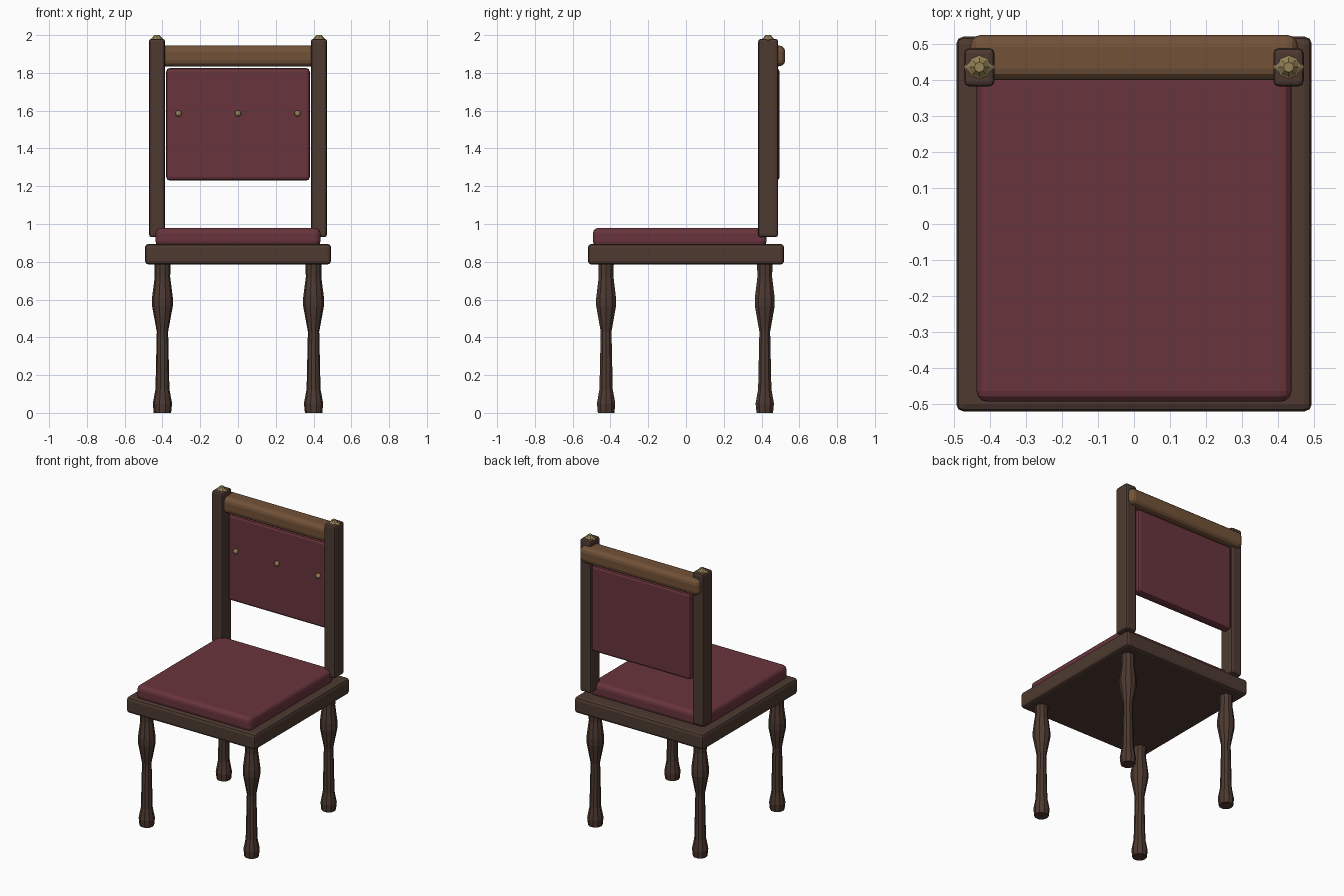
import bpy, math

if "Cube" in bpy.data.objects:
    bpy.data.objects.remove(bpy.data.objects["Cube"])

def material(name, rgb):
    m = bpy.data.materials.new(name)
    m.diffuse_color = (*rgb, 1)
    m.use_nodes = True
    m.node_tree.nodes["Principled BSDF"].inputs["Base Color"].default_value = m.diffuse_color
    return m

DARK = material("dark_wood", (0.075, 0.042, 0.030))
LIGHT = material("light_wood", (0.17, 0.085, 0.04))
CLOTH = material("red_cloth", (0.14, 0.035, 0.045))
BRASS = material("brass", (0.30, 0.22, 0.09))

def add_object(name, verts, faces, mat):
    mesh = bpy.data.meshes.new(name)
    mesh.from_pydata(verts, [], faces)
    mesh.materials.append(mat)
    ob = bpy.data.objects.new(name, mesh)
    bpy.context.collection.objects.link(ob)
    return ob

def box(name, x, y, z, mat, bevel, segments=2):
    """Bevelled box from (min, max) ranges."""
    verts = [(a, b, c) for a in x for b in y for c in z]
    faces = [(0, 1, 3, 2), (4, 6, 7, 5), (0, 4, 5, 1),
             (2, 3, 7, 6), (0, 2, 6, 4), (1, 5, 7, 3)]
    ob = add_object(name, verts, faces, mat)
    mod = ob.modifiers.new("bevel", 'BEVEL')
    mod.width, mod.segments = bevel, segments
    return ob

def lathe(name, profile, x, y, sides, mat):
    """Turned part from (radius, height) pairs, bottom to top."""
    verts = [(x + r * math.cos(2 * math.pi * i / sides),
              y + r * math.sin(2 * math.pi * i / sides), z)
             for r, z in profile for i in range(sides)]
    faces = [(k * sides + i, k * sides + (i + 1) % sides,
              (k + 1) * sides + (i + 1) % sides, (k + 1) * sides + i)
             for k in range(len(profile) - 1) for i in range(sides)]
    faces.append(tuple(reversed(range(sides))))
    faces.append(tuple(range((len(profile) - 1) * sides, len(profile) * sides)))
    return add_object(name, verts, faces, mat)

# Seat frame and cushion
box("seat", (-0.493, 0.493), (-0.52, 0.52), (0.785, 0.895), DARK, 0.02)
box("seat_cushion", (-0.437, 0.437), (-0.493, 0.427), (0.88, 0.98), CLOTH, 0.03, 3)

# Turned legs
LEG = [(0.046, 0), (0.051, 0.05), (0.037, 0.125), (0.030, 0.43),
       (0.055, 0.565), (0.055, 0.61), (0.041, 0.72), (0.043, 0.80)]
for row, y in (("front", -0.423), ("back", 0.417)):
    for side, x in (("left", -0.4), ("right", 0.4)):
        lathe(f"{row}_leg_{side}", LEG, x, y, 10, DARK)

# Back posts with brass finials
FINIAL = [(0.02, 1.945), (0.043, 1.973), (0.028, 1.983), (0.014, 2.0)]
for side, s in (("left", -1), ("right", 1)):
    x = s * 0.429
    box(f"back_post_{side}", (x - 0.042, x + 0.042), (0.382, 0.488),
        (0.93, 1.98), DARK, 0.014)
    lathe(f"finial_{side}", FINIAL, x, 0.435, 8, BRASS)

# Top rail and padded back panel
box("top_rail", (-0.455, 0.455), (0.40, 0.525), (1.835, 1.945), LIGHT, 0.032, 3)
box("back_panel", (-0.38, 0.38), (0.43, 0.495), (1.23, 1.825), CLOTH, 0.018)

# Upholstery buttons
for i, x in enumerate((-0.315, 0, 0.315)):
    bpy.ops.mesh.primitive_uv_sphere_add(segments=10, ring_count=6, radius=0.017,
                                         location=(x, 0.425, 1.585))
    button = bpy.context.object
    button.name = f"button_{i + 1}"
    button.data.materials.append(BRASS)
